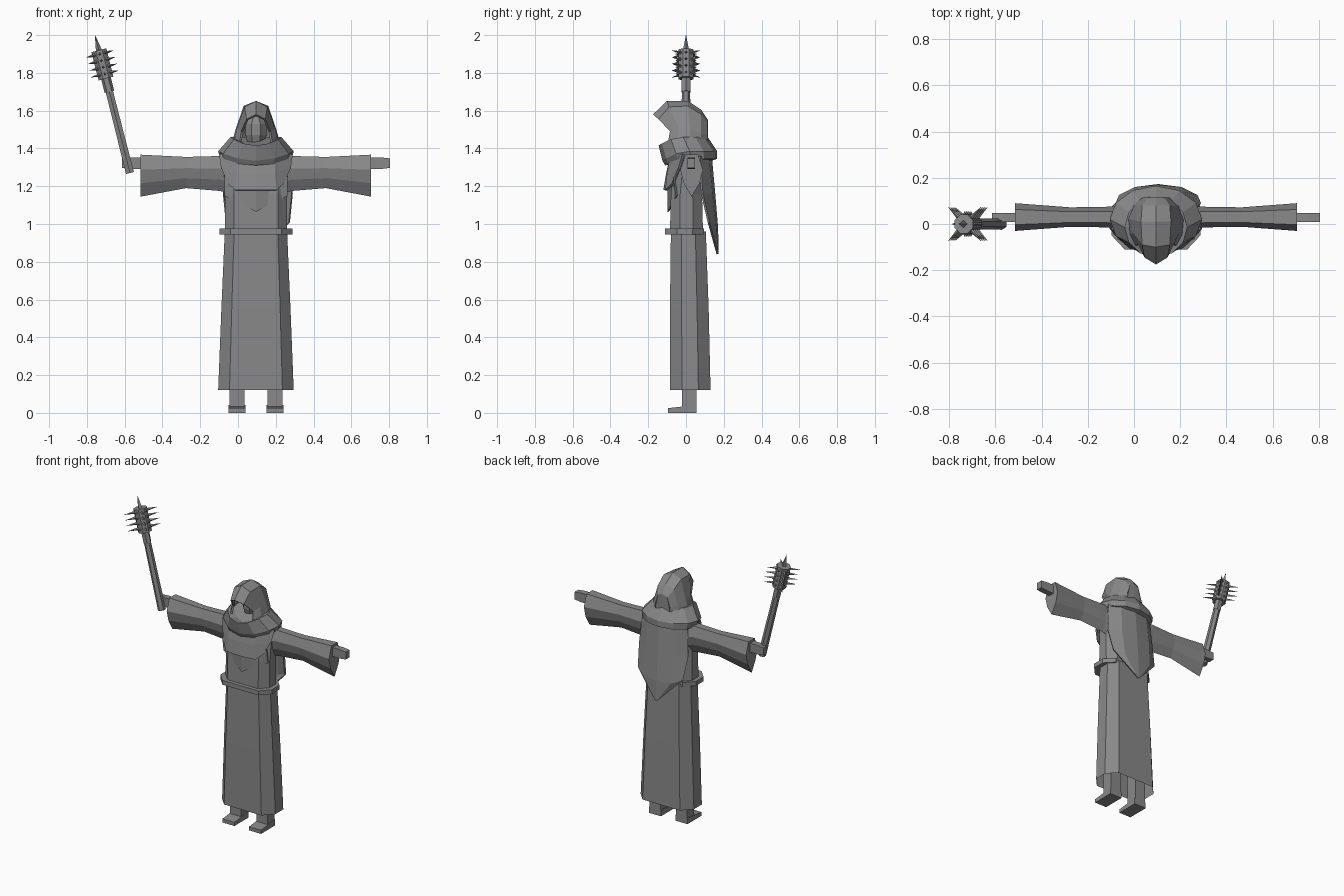
import bpy, math
from mathutils import Vector

cube = bpy.data.objects.get("Cube")
if cube:
    bpy.data.objects.remove(cube, do_unlink=True)

CX = 0.095  # body centre line

grey = bpy.data.materials.new("worn grey cloth")
grey.use_nodes = True
COLOR = (0.25, 0.25, 0.25, 1)
grey.diffuse_color = COLOR
bsdf = grey.node_tree.nodes["Principled BSDF"]
bsdf.inputs["Base Color"].default_value = COLOR
bsdf.inputs["Roughness"].default_value = 0.9


def make(name, verts, faces, thickness=0):
    mesh = bpy.data.meshes.new(name)
    mesh.from_pydata([tuple(v) for v in verts], [], faces)
    mesh.materials.append(grey)
    obj = bpy.data.objects.new(name, mesh)
    bpy.context.collection.objects.link(obj)
    bpy.context.view_layer.objects.active = obj
    obj.select_set(True)
    bpy.ops.object.mode_set(mode='EDIT')
    bpy.ops.mesh.select_all(action='SELECT')
    bpy.ops.mesh.normals_make_consistent(inside=False)
    bpy.ops.object.mode_set(mode='OBJECT')
    obj.select_set(False)
    if thickness:
        mod = obj.modifiers.new("cloth thickness", 'SOLIDIFY')
        mod.thickness = thickness
        mod.offset = -1
    return obj


def loft(name, rings, closed=True, caps=(True, True), thickness=0):
    """Skin equal-length rings of points; open rows make a sheet."""
    n = len(rings[0])
    verts = [p for r in rings for p in r]
    faces = []
    for i in range(len(rings) - 1):
        for j in range(n if closed else n - 1):
            k = (j + 1) % n
            faces.append((i*n + j, i*n + k, (i+1)*n + k, (i+1)*n + j))
    if closed and caps[0]:
        faces.append(tuple(range(n)))
    if closed and caps[1]:
        faces.append(tuple(range((len(rings) - 1)*n, len(rings)*n)))
    return make(name, verts, faces, thickness)


def robe_ring(w, y0, y1, z):
    """Flattened octagon around the body centre."""
    d = y1 - y0
    half = [(0.7*w, y0), (w, y0 + 0.3*d), (w, y0 + 0.7*d), (0.7*w, y1)]
    pts = half + [(-x, y) for x, y in reversed(half)]
    return [(CX + x, y, z) for x, y in pts]


def mirror_row(half):
    """Mirror a row that starts on the centre line."""
    left = [(CX - x, y, z) for x, y, z in reversed(half[1:])]
    return left + [(CX + x, y, z) for x, y, z in half]


def box(name, x0, x1, y0, y1, z0, z1, toe=None):
    zf = z1 if toe is None else toe
    low = [(x0, y0, z0), (x1, y0, z0), (x1, y1, z0), (x0, y1, z0)]
    top = [(x0, y0, zf), (x1, y0, zf), (x1, y1, z1), (x0, y1, z1)]
    return loft(name, [low, top])


def prism(name, a, b, ra, rb, sides, turn=0):
    """Straight tapered bar between two points."""
    axis = (b - a).normalized()
    u = axis.cross(Vector((0, 1, 0)))
    if u.length < 0.1:
        u = axis.cross(Vector((1, 0, 0)))
    u.normalize()
    v = axis.cross(u)
    angs = [2*math.pi*(i + turn)/sides for i in range(sides)]
    return loft(name, [[c + (u*math.cos(t) + v*math.sin(t))*r for t in angs]
                       for c, r in ((a, ra), (b, rb))])


# Robe, torso and belt
loft("robe_skirt", [robe_ring(0.20, -0.085, 0.13, 0.12),
                    robe_ring(0.183, -0.085, 0.12, 0.55),
                    robe_ring(0.165, -0.08, 0.105, 0.96)], caps=(False, True))
loft("torso", [robe_ring(0.165, -0.085, 0.09, 0.95),
               robe_ring(0.165, -0.08, 0.085, 1.16),
               robe_ring(0.17, -0.06, 0.09, 1.32),
               robe_ring(0.10, -0.04, 0.08, 1.42)])
loft("belt", [robe_ring(0.193, -0.11, 0.095, 0.945),
              robe_ring(0.193, -0.11, 0.095, 0.975)])

# Legs, feet, sleeves and hands
for s, side in ((1, "left"), (-1, "right")):
    lx = CX + s*0.10
    box(side + "_leg", lx - 0.04, lx + 0.04, -0.02, 0.055, 0.03, 0.6)
    box(side + "_foot", lx - 0.045, lx + 0.045, -0.095, 0.055, 0, 0.042, 0.025)
    rings = []
    for dx, top, bot, wide in ((0.10, 1.34, 1.15, 0.05), (0.19, 1.36, 1.175, 0.045),
                               (0.37, 1.355, 1.19, 0.042), (0.61, 1.367, 1.145, 0.06)):
        h = top - bot
        prof = [(-0.55, 0), (0.55, 0), (1, 0.36), (0.7, 0.68),
                (0, 1), (-0.7, 0.68), (-1, 0.36)]
        rings.append([(CX + s*dx, 0.03 + wide*a, top - h*b) for a, b in prof])
    loft(side + "_sleeve", rings)
    hand = [[(CX + s*dx, 0.028 + a*0.02, 1.322 + b*hz)
             for a, b in ((-1, -1), (1, -1), (1, 1), (-1, 1))]
            for dx, hz in ((0.58, 0.03), (0.66, 0.031), (0.71, 0.025))]
    loft(side + "_hand", hand)

# Shoulder cowl: a rolled collar that dips at the front
rings = []
for w, yf, yb, z, dip in ((0.10, -0.09, 0.09, 1.46, 0.06), (0.135, -0.145, 0.115, 1.46, 0.045),
                          (0.20, -0.125, 0.165, 1.385, 0.05), (0.19, -0.11, 0.165, 1.345, 0.035),
                          (0.15, -0.06, 0.12, 1.33, 0.01)):
    ring = []
    for i in range(12):
        t = 2*math.pi*i/12
        c = math.cos(t)
        y = (yf + yb)/2 - c*(yb - yf)/2
        ring.append((CX + w*math.sin(t), y, z - dip*max(c, 0)**2))
    rings.append(ring)
loft("shoulder_cowl", rings)

# Chest bib and the pointed layer under it
loft("chest_bib", [
    mirror_row([(0, -0.085, 1.36), (0.10, -0.08, 1.37), (0.195, -0.02, 1.37)]),
    mirror_row([(0, -0.105, 1.27), (0.10, -0.10, 1.27), (0.185, -0.04, 1.30)]),
    mirror_row([(0, -0.12, 1.18), (0.11, -0.11, 1.18), (0.15, -0.075, 1.215)])],
    closed=False, thickness=0.015)
loft("under_bib", [
    mirror_row([(0, -0.09, 1.25), (0.165, -0.06, 1.25)]),
    mirror_row([(0, -0.09, 1.065), (0.165, -0.045, 1.15)])],
    closed=False, thickness=0.008)

# Long pointed drape down the back
drape = [
    mirror_row([(0, 0.135, 1.38), (0.10, 0.12, 1.38), (0.17, 0.075, 1.36)]),
    mirror_row([(0, 0.155, 1.16), (0.11, 0.14, 1.16), (0.185, 0.09, 1.16)]),
    mirror_row([(0, 0.17, 0.98), (0.10, 0.16, 0.98), (0.17, 0.125, 1.01)]),
    mirror_row([(0, 0.173, 0.84), (0.012, 0.171, 0.85), (0.024, 0.168, 0.86)])]
loft("back_drape", [[(x + 0.01, y, z) for x, y, z in r] for r in drape],
     closed=False, thickness=0.012)

# Hood: arches running from the peak back to the nape
loft("hood", [
    mirror_row([(0, -0.175, 1.58), (0.05, -0.145, 1.555), (0.078, -0.085, 1.49), (0.09, -0.10, 1.41)]),
    mirror_row([(0, -0.10, 1.652), (0.06, -0.09, 1.62), (0.10, -0.04, 1.51), (0.12, -0.05, 1.42)]),
    mirror_row([(0, 0.01, 1.652), (0.065, 0.01, 1.625), (0.108, 0.02, 1.50), (0.13, 0.02, 1.42)]),
    mirror_row([(0, 0.08, 1.605), (0.06, 0.08, 1.58), (0.09, 0.08, 1.48), (0.105, 0.08, 1.42)]),
    mirror_row([(0, 0.117, 1.55), (0.035, 0.115, 1.535), (0.055, 0.115, 1.47), (0.06, 0.115, 1.42)])],
    closed=False, thickness=0.012)
loft("hood_nape", [
    mirror_row([(0, 0.117, 1.55), (0.035, 0.115, 1.535)]),
    mirror_row([(0, 0.117, 1.42), (0.06, 0.115, 1.42)])], closed=False, thickness=0.01)

# Head inside the hood
loft("head", [[(CX + r*math.cos(math.pi*(i + 0.5)/4), 0.02 + 1.15*r*math.sin(math.pi*(i + 0.5)/4), z)
               for i in range(8)]
              for z, r in ((1.36, 0.035), (1.42, 0.045), (1.47, 0.06), (1.53, 0.06), (1.57, 0.035))])

# Spiked mace in the right hand
base, tip = Vector((-0.572, 0, 1.27)), Vector((-0.757, 0, 2.0))
axis = (tip - base).normalized()
side_dir = axis.cross(Vector((0, 1, 0))).normalized()


def along(z):
    return base + (tip - base)*((z - base.z)/(tip.z - base.z))


prism("mace_shaft", base, along(1.74), 0.025, 0.022, 6, 0.5)
prism("mace_neck", along(1.70), along(1.79), 0.026, 0.026, 6)
prism("mace_head", along(1.77), along(1.92), 0.044, 0.044, 8, 0.5)
prism("mace_tip_spike", along(1.92), tip, 0.016, 0.0008, 4)
for row in range(4):
    c = along(1.795 + row*0.035)
    for k in range(8):
        t = k*math.pi/4
        d = side_dir*math.cos(t) + Vector((0, 1, 0))*math.sin(t)
        reach = 0.105 if k % 2 else 0.056
        prism("mace_spike", c + d*0.035, c + d*reach, 0.01, 0.0006, 4)
